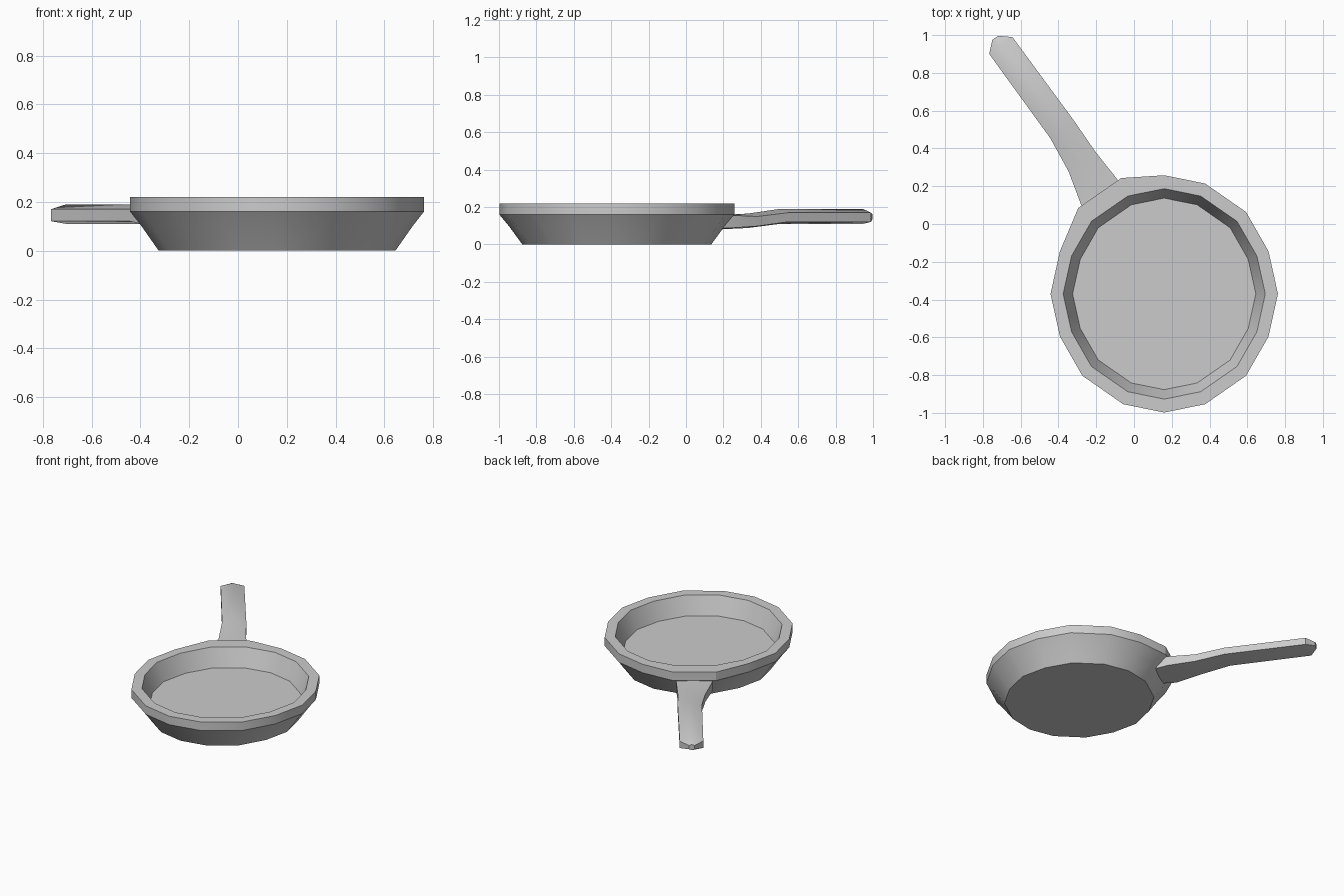
import bpy, bmesh
from mathutils import Vector

if "Cube" in bpy.data.objects:
    bpy.data.objects.remove(bpy.data.objects["Cube"])

PAN_CENTRE = Vector((0.16, -0.37, 0))


def make_object(name, rings):
    """Bridge equal-length rings of points and cap both ends."""
    bm = bmesh.new()
    loops = [[bm.verts.new(p) for p in ring] for ring in rings]
    for a, b in zip(loops, loops[1:]):
        for i in range(len(a)):
            j = (i + 1) % len(a)
            bm.faces.new((a[i], a[j], b[j], b[i]))
    bm.faces.new(loops[0])
    bm.faces.new(loops[-1])
    bmesh.ops.recalc_face_normals(bm, faces=bm.faces)
    mesh = bpy.data.meshes.new(name)
    bm.to_mesh(mesh)
    bm.free()
    obj = bpy.data.objects.new(name, mesh)
    bpy.context.collection.objects.link(obj)
    bpy.ops.object.select_all(action='DESELECT')
    bpy.context.view_layer.objects.active = obj
    obj.select_set(True)
    bpy.ops.object.shade_smooth_by_angle(angle=0.52)
    return obj


# Sixteen-sided pan: one quadrant of directions, mirrored round the ring
quarter = [(1, 0), (0.917, 0.36), (0.72, 0.69), (0.36, 0.93)]
second = [(0, 1)] + [(-x, y) for x, y in quarter[:0:-1]]
half = quarter + second
directions = half + [(-x, -y) for x, y in half]


def pan_ring(rx, ry, z, bulge=1.0):
    # bulge pushes out the two corners where the handle joins
    return [PAN_CENTRE + Vector((rx * x * k, ry * y * k, z))
            for i, (x, y) in enumerate(directions)
            for k in [bulge if i in (5, 6) else 1.0]]


make_object("pan_bowl", [
    pan_ring(0.485, 0.505, 0),
    pan_ring(0.555, 0.578, 0.10, 1.02),
    pan_ring(0.602, 0.628, 0.16, 1.05),
    pan_ring(0.602, 0.628, 0.22, 1.05),
    pan_ring(0.535, 0.557, 0.22),
    pan_ring(0.485, 0.507, 0.095),
])

# Handle: six-sided sections (x, y, half width, bottom, low side, high side, top)
sections = [
    (-0.130, 0.095, 0.100, 0.080, 0.085, 0.155, 0.157),
    (-0.185, 0.170, 0.117, 0.080, 0.088, 0.156, 0.158),
    (-0.275, 0.330, 0.088, 0.088, 0.098, 0.150, 0.165),
    (-0.380, 0.500, 0.078, 0.110, 0.121, 0.170, 0.190),
    (-0.705, 0.945, 0.076, 0.110, 0.121, 0.170, 0.190),
    (-0.735, 0.985, 0.019, 0.128, 0.135, 0.162, 0.168),
]
across = Vector((0.81, 0.587, 0))


def handle_ring(x, y, w, z0, z1, z2, z3):
    profile = [(0, z0), (w, z1), (w, z2), (0, z3), (-w, z2), (-w, z1)]
    return [Vector((x, y, z)) + across * s for s, z in profile]


make_object("handle", [handle_ring(*s) for s in sections])
